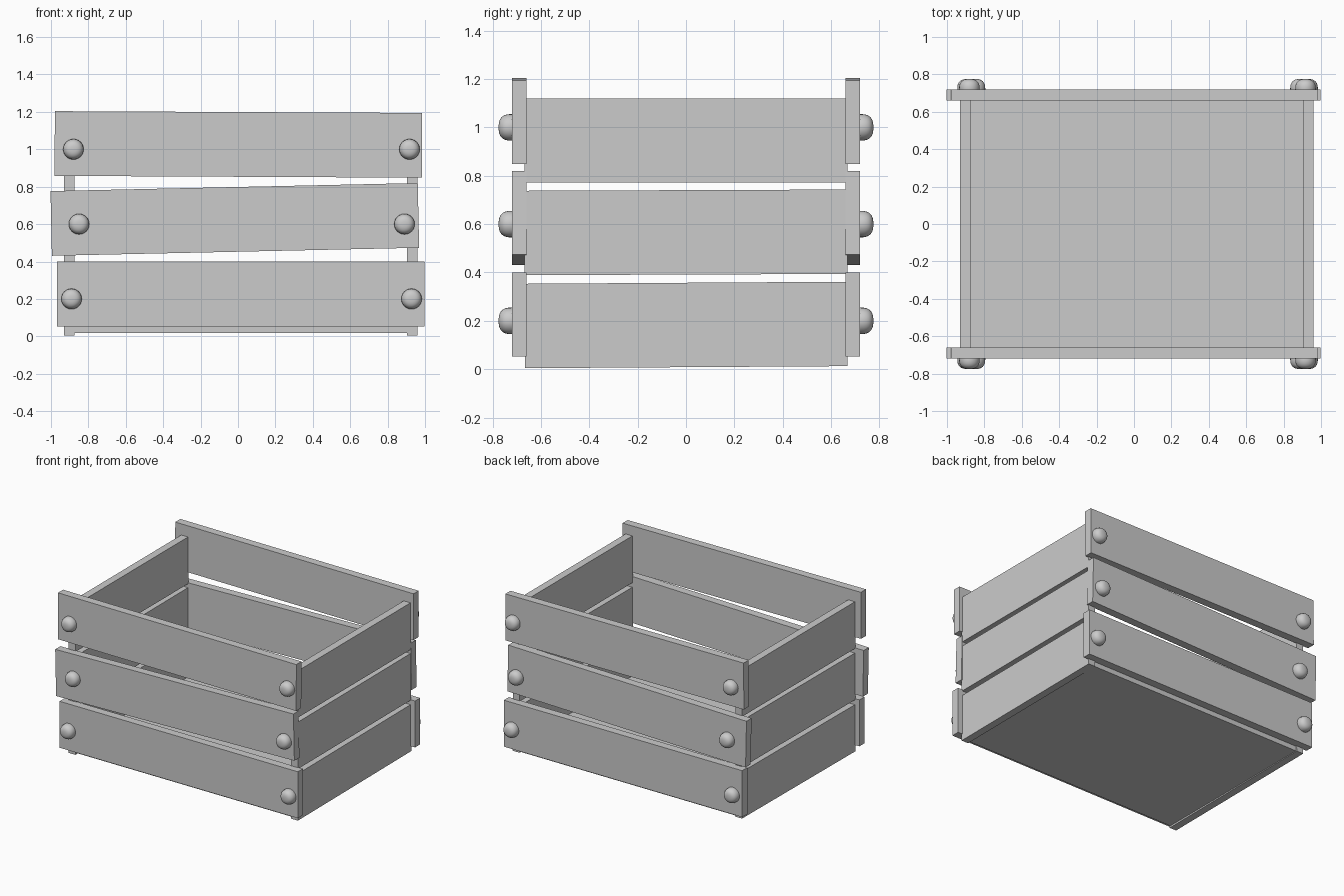
import bpy, bmesh
from math import radians, cos, sin, pi
from mathutils import Matrix

if "Cube" in bpy.data.objects:
    bpy.data.objects.remove(bpy.data.objects["Cube"])


def finish(name, bm):
    bmesh.ops.recalc_face_normals(bm, faces=bm.faces)
    me = bpy.data.meshes.new(name)
    bm.to_mesh(me)
    bm.free()
    ob = bpy.data.objects.new(name, me)
    bpy.context.collection.objects.link(ob)
    return ob


def plank(name, size, loc, tilt=0, axis='X'):
    bm = bmesh.new()
    bmesh.ops.create_cube(bm, size=1)
    bm.transform(Matrix.Translation((0, 0, 0)) @ Matrix.Diagonal((*size, 1)))
    ob = finish(name, bm)
    ob.location = loc
    ob.rotation_euler['XYZ'.index(axis)] = radians(tilt)
    return ob


def bolt(name, x, z, side):
    # Rounded bolt head lathed around y, seated slightly inside the plank
    r, segs, steps = 0.055, 24, 8
    bm = bmesh.new()
    profile = [(0.05, -0.02)]
    for i in range(steps):
        a = pi / 2 * i / steps
        profile.append((r * cos(a) ** 0.75, r * sin(a) ** 0.75))
    rings = [[bm.verts.new((pr * cos(2 * pi * k / segs), side * d, pr * sin(2 * pi * k / segs)))
              for k in range(segs)] for pr, d in profile]
    for a, b in zip(rings, rings[1:]):
        for k in range(segs):
            bm.faces.new((a[k], a[(k + 1) % segs], b[(k + 1) % segs], b[k]))
    tip = bm.verts.new((0, side * r, 0))
    for k in range(segs):
        bm.faces.new((rings[-1][k], rings[-1][(k + 1) % segs], tip))
    bm.faces.new(rings[0])
    for f in bm.faces:
        f.smooth = len(f.verts) < 5
    finish(name, bm).location = (x, side * 0.72, z)


# Front and back planks: level, centre x, centre z, tilt, bolt xs, bolt z
rows = [("bottom", 0.015, 0.226, 0.0, (-0.89, 0.928), 0.20),
        ("middle", -0.017, 0.625, -1.25, (-0.85, 0.89), 0.60),
        ("top", 0.002, 1.026, 0.28, (-0.88, 0.917), 1.0)]
for face, side in (("front", -1), ("back", 1)):
    for level, x, z, tilt, bolt_xs, bolt_z in rows:
        plank(f"{face}_{level}_plank", (1.964, 0.06, 0.346), (x, side * 0.69, z), tilt, 'Y')
        for end, bx in zip(("left", "right"), bolt_xs):
            bolt(f"{face}_{level}_{end}_bolt", bx, bolt_z, side)

# Side planks
for face, x in (("left", -0.902), ("right", 0.932)):
    for level, z, tilt in (("bottom", 0.183, 0.36), ("middle", 0.566, 0.22), ("top", 0.946, 0.0)):
        plank(f"{face}_{level}_plank", (0.056, 1.335, 0.349), (x, 0, z), tilt)

# Base board
plank("base_board", (1.79, 1.322, 0.06), (0.015, 0, 0.047))
